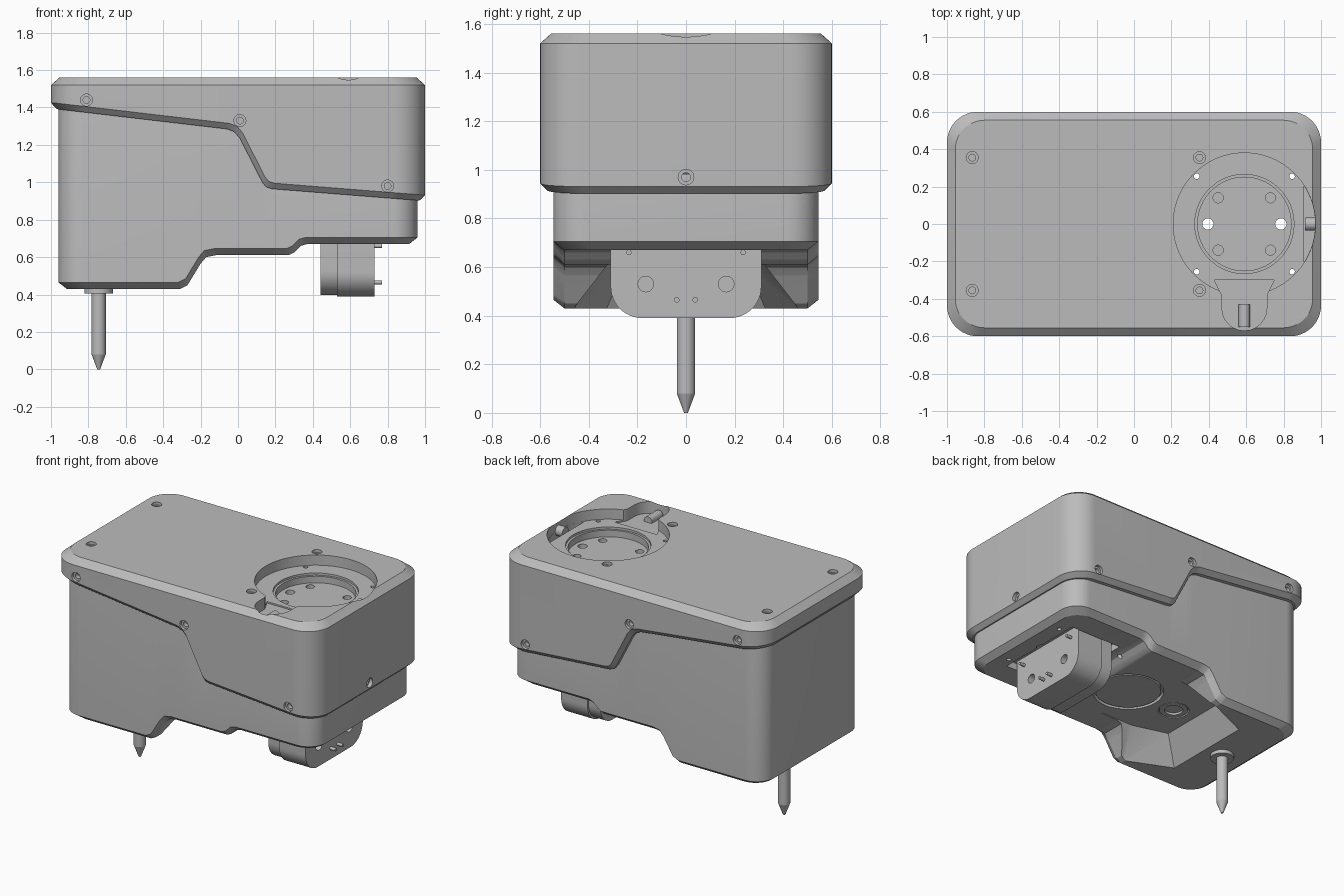
import bpy
import bmesh
from math import sin, cos, pi, sqrt, radians
from mathutils import Vector, Matrix

cube = bpy.data.objects.get("Cube")
if cube:
    bpy.data.objects.remove(cube, do_unlink=True)

grey = bpy.data.materials.new("housing grey")
grey.use_nodes = True
COLOUR = (0.5, 0.5, 0.5, 1)
grey.diffuse_color = COLOUR
grey.node_tree.nodes["Principled BSDF"].inputs["Base Color"].default_value = COLOUR


def finish(name, bm):
    bmesh.ops.recalc_face_normals(bm, faces=bm.faces)
    mesh = bpy.data.meshes.new(name)
    bm.to_mesh(mesh)
    bm.free()
    mesh.materials.append(grey)
    ob = bpy.data.objects.new(name, mesh)
    bpy.context.collection.objects.link(ob)
    return ob


def rod(name, start, end, r1, r2=None, sides=32):
    """Cylinder or cone between two points."""
    a, b = Vector(start), Vector(end)
    turn = (b - a).to_track_quat('Z', 'Y').to_matrix().to_4x4()
    bm = bmesh.new()
    bmesh.ops.create_cone(bm, cap_ends=True, segments=sides, radius1=r1,
                          radius2=r1 if r2 is None else r2, depth=(b - a).length,
                          matrix=Matrix.Translation((a + b) / 2) @ turn)
    return finish(name, bm)


def prism(name, low, high):
    """Solid between two matching rings of 3D points."""
    bm = bmesh.new()
    lo = [bm.verts.new(p) for p in low]
    hi = [bm.verts.new(p) for p in high]
    bm.faces.new(lo)
    bm.faces.new(hi)
    n = len(lo)
    for i in range(n):
        j = (i + 1) % n
        bm.faces.new((lo[i], lo[j], hi[j], hi[i]))
    return finish(name, bm)


def flat(points, z0, z1):
    return [(x, y, z0) for x, y in points], [(x, y, z1) for x, y in points]


def arc(cx, cy, r, a0, a1, n=12):
    return [(cx + r * cos(radians(a0 + (a1 - a0) * i / n)),
             cy + r * sin(radians(a0 + (a1 - a0) * i / n))) for i in range(n + 1)]


def height(profile, x):
    """Height of a profile polyline at x."""
    if x <= profile[0][0]:
        return profile[0][1]
    for (xa, za), (xb, zb) in zip(profile, profile[1:]):
        if x <= xb:
            return za + (zb - za) * (x - xa) / (xb - xa)
    return profile[-1][1]


def shell(name, hx, hy, r, bottom, top, inset, rise, shift, top_inset, drop):
    """Rounded box with chamfered rims whose underside follows a profile."""
    sx, sy = 1 - inset / hx, 1 - inset / hy
    tx, ty = 1 - top_inset / hx, 1 - top_inset / hy
    xs = {s * (hx - r + r * sin(i * pi / 24)) for i in range(13) for s in (-1, 1)}
    for x, z in bottom[1:-1] + top[1:-1]:
        xs |= {round(x / sx, 4), round(x + shift, 4)}
    xs = sorted(xs)

    def half(x):
        d = max(0, abs(x) - hx + r)
        return hy - r + sqrt(max(0, r * r - d * d))
    outline = [(x, -half(x)) for x in xs] + [(x, half(x)) for x in reversed(xs)]
    bm = bmesh.new()
    rings = [
        [bm.verts.new((x * sx, y * sy, height(bottom, x * sx))) for x, y in outline],
        [bm.verts.new((x, y, height(bottom, x - shift) + rise)) for x, y in outline],
        [bm.verts.new((x, y, height(top, x) - drop)) for x, y in outline],
        [bm.verts.new((x * tx, y * ty, height(top, x))) for x, y in outline]]
    n = len(outline)
    for a, b in zip(rings, rings[1:]):
        for i in range(n):
            j = (i + 1) % n
            bm.faces.new((a[i], a[j], b[j], b[i]))
    for ring in (rings[0], rings[-1]):
        for i in range(n // 2 - 1):
            bm.faces.new((ring[i], ring[i + 1], ring[n - 2 - i], ring[n - 1 - i]))
    return finish(name, bm)


def cut(cutter, *targets):
    cutter.hide_render = True
    for ob in targets:
        mod = ob.modifiers.new("cut", 'BOOLEAN')
        mod.operation = 'DIFFERENCE'
        mod.solver = 'EXACT'
        mod.object = cutter
        bpy.context.view_layer.objects.active = ob
        bpy.ops.object.modifier_apply(modifier=mod.name)
    bpy.data.objects.remove(cutter, do_unlink=True)


# Main housing: stepped lower body and overhanging upper cover
seam = [(-1, 1.395), (-0.06, 1.285), (-0.02, 1.27), (0.01, 1.235), (0.13, 1.0),
        (0.15, 0.975), (0.18, 0.965), (1, 0.90)]
floor = [(-1, 0.43), (-0.31, 0.43), (-0.27, 0.45), (-0.2, 0.565), (-0.17, 0.6),
         (-0.12, 0.61), (0.27, 0.61), (0.3, 0.625), (0.335, 0.66), (0.37, 0.67), (1, 0.67)]
inner_top = [(x, z + 0.08) for x, z in seam]
body = shell("lower_body", 0.96, 0.545, 0.13, floor, inner_top, 0.045, 0.035, -0.01, 0.001, 0.01)
cover = shell("upper_cover", 1, 0.6, 0.165, seam, [(-1, 1.56), (1, 1.56)],
              0.03, 0.03, 0.014, 0.045, 0.04)

# Sloped pocket under the body
mouth = [(-0.62, -0.33), (-0.3, -0.47), (0, -0.47)]
roof = [(-0.5, -0.25), (-0.25, -0.32), (0, -0.32)]
mirror = lambda pts: pts + [(x, -y) for x, y in reversed(pts)]
cut(prism("pocket_cutter", [(x, y, 0.42) for x, y in mirror(mouth)],
          [(x, y, 0.613) for x, y in mirror(roof)]), body)

# Round inserts set in the underside
for name, x, r in (("large_insert", 0.05, 0.23), ("small_insert", -0.335, 0.1)):
    cut(rod("recess_cutter", (x, 0, 0.55), (x, 0, 0.64), r, sides=64), body)
    rod(name, (x, 0, 0.615), (x, 0, 0.65), r * 0.92, sides=64)
cut(rod("lens_cutter", (-0.335, 0, 0.6), (-0.335, 0, 0.63), 0.06),
    bpy.data.objects["small_insert"])

# Recess that holds the lower bracket
cut(prism("slot_cutter", *flat(mirror([(0.4, -0.33), (0.8, -0.33)]), 0.6, 0.72)), body)

# Round opening on top with a keyed slot
CX = 0.59
cut(rod("opening_cutter", (CX, 0, 1.49), (CX, 0, 1.7), 0.38, sides=96), cover)
key = [(0.43, -0.3), (0.47, -0.38)] + arc(CX, -0.45, 0.12, 180, 360) + [(0.71, -0.38), (0.75, -0.3)]
cut(prism("key_cutter", *flat(key, 1.48, 1.7)), cover)
cut(prism("edge_cutter", *flat(arc(CX, 0, 0.379, -32.6, 32.6, 16), 1.35, 1.53)), cover)
cut(rod("seat_cutter", (CX, 0, 1.43), (CX, 0, 1.6), 0.25, sides=64), cover)
cut(rod("seat_rim_cutter", (CX, 0, 1.475), (CX, 0, 1.6), 0.265, sides=64), cover)
for s in (-1, 1):
    cut(rod("through_cutter", (CX + s * 0.195, 0, 0.5), (CX + s * 0.195, 0, 1.6), 0.03), body, cover)
    for t in (-1, 1):
        x, y = CX + s * 0.14, t * 0.14
        cut(rod("seat_hole_cutter", (x, y, 1.38), (x, y, 1.5), 0.027), cover)
        x, y = CX + s * 0.255, t * 0.255
        cut(rod("pin_hole_cutter", (x, y, 0.5), (x, y, 1.6), 0.015, sides=16), body, cover)
rod("key_latch", (CX, -0.55, 1.49), (CX, -0.43, 1.49), 0.03)
rod("side_peg", (0.915, 0, 1.49), (0.98, 0, 1.49), 0.035)

# Stepped screw holes on the sides, end and top of the cover
screws = [((0.995, 0, 0.97), (1, 0, 0))]
for s in (-1, 1):
    screws += [((x, s * 0.6, z), (0, s, 0)) for x, z in ((-0.81, 1.44), (0.01, 1.33), (0.8, 0.98))]
    screws += [((x, s * 0.355, 1.56), (0, 0, 1)) for x in (-0.865, 0.35)]
for place, way in screws:
    p, d = Vector(place), Vector(way)
    for r, deep in ((0.032, 0.02), (0.018, 0.05)):
        cut(rod("screw_cutter", p - d * deep, p + d * 0.03, r, sides=24), cover)


# Lower bracket: two rounded layers with holes and pins
def bracket(name, x0, x1, half, low):
    right = [(half, 0.73)] + [(y, z) for y, z in arc(half - 0.13, low + 0.13, 0.13, 0, -90)]
    ring = right + [(-y, z) for y, z in reversed(right)]
    return prism(name, [(x0, y, z) for y, z in ring], [(x1, y, z) for y, z in ring])


bracket("bracket_back", 0.44, 0.54, 0.30, 0.398)
plate = bracket("bracket_front", 0.53, 0.73, 0.31, 0.39)
for s in (-1, 1):
    cut(rod("bracket_hole_cutter", (0.6, s * 0.165, 0.53), (0.8, s * 0.165, 0.53), 0.032), plate)
    rod("bracket_pin", (0.7, s * 0.038, 0.465), (0.77, s * 0.038, 0.465), 0.011, sides=16)
    rod("bracket_upper_pin", (0.7, s * 0.235, 0.66), (0.77, s * 0.235, 0.66), 0.011, sides=16)

# Needle with collar and pointed tip
NX = -0.745
rod("needle_collar", (NX, 0, 0.405), (NX, 0, 0.45), 0.076)
rod("needle_shaft", (NX, 0, 0.08), (NX, 0, 0.42), 0.038)
rod("needle_tip", (NX, 0, 0), (NX, 0, 0.08), 0.008, 0.038)

# Smooth shading with sharp edges kept
bpy.ops.object.select_all(action='DESELECT')
for ob in bpy.context.collection.objects:
    if ob.type == 'MESH' and grey.name in ob.data.materials:
        ob.select_set(True)
        bpy.context.view_layer.objects.active = ob
bpy.ops.object.shade_smooth_by_angle(angle=radians(28))
